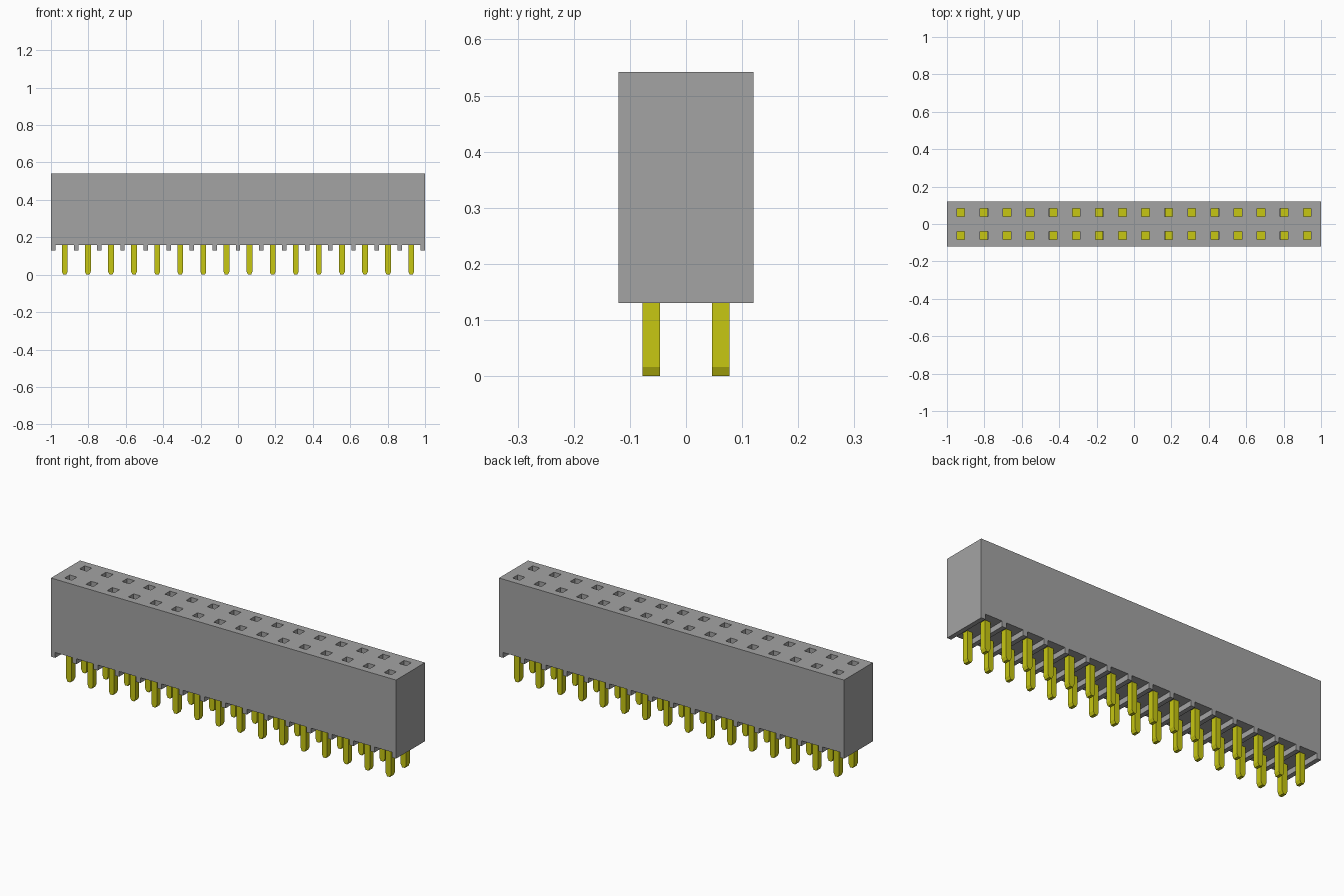
import bpy, bmesh
from mathutils import Matrix

if "Cube" in bpy.data.objects:
    bpy.data.objects.remove(bpy.data.objects["Cube"], do_unlink=True)

COLS = 16
PITCH = 2 / 16.194            # spacing of the contacts
ROW_Y = 0.062                 # offset of each row from the middle
DEPTH = 0.12                  # half depth of the housing
BOTTOM, FLOOR, TOP = 0.13, 0.158, 0.542
HOLE, HOLE_FLOOR = 0.042, 0.28
PIN = 0.031


def material(name, colour):
    mat = bpy.data.materials.new(name)
    mat.use_nodes = True
    mat.diffuse_color = colour
    mat.node_tree.nodes["Principled BSDF"].inputs["Base Color"].default_value = colour
    return mat


def finish(name, bm, mat):
    bmesh.ops.recalc_face_normals(bm, faces=bm.faces)
    mesh = bpy.data.meshes.new(name)
    bm.to_mesh(mesh)
    bm.free()
    mesh.materials.append(mat)
    obj = bpy.data.objects.new(name, mesh)
    bpy.context.collection.objects.link(obj)
    return obj


def prism(bm, profile, y, half):
    """Extrude an x-z outline along y, centred on the given y."""
    face = bm.faces.new([bm.verts.new((x, y - half, z)) for x, z in profile])
    new = bmesh.ops.extrude_face_region(bm, geom=[face])["geom"]
    verts = [v for v in new if isinstance(v, bmesh.types.BMVert)]
    bmesh.ops.translate(bm, verts=verts, vec=(0, 2 * half, 0))


def box(bm, x, y, size, z0, z1):
    mat = Matrix.Translation((x, y, (z0 + z1) / 2)) @ Matrix.Diagonal((size, size, z1 - z0, 1))
    bmesh.ops.create_cube(bm, size=1, matrix=mat)


grey = material("housing grey", (0.37, 0.37, 0.37, 1))
yellow = material("contact yellow", (0.57, 0.57, 0.006, 1))
pin_xs = [(i - (COLS - 1) / 2) * PITCH for i in range(COLS)]
sites = [(x, y) for x in pin_xs for y in (-ROW_Y, ROW_Y)]

# Housing: comb outline with standoff ribs under a solid block
rib = 1 - COLS / 2 * PITCH    # half width of a rib
outline = [(-1, TOP), (-1, BOTTOM)]
for x in pin_xs:
    left, right = x - PITCH / 2 + rib, x + PITCH / 2 - rib
    outline += [(left, BOTTOM), (left, FLOOR), (right, FLOOR), (right, BOTTOM)]
outline += [(1, BOTTOM), (1, TOP)]
bm = bmesh.new()
prism(bm, outline, 0, DEPTH)
housing = finish("housing", bm, grey)

# Sockets cut into the top
bm = bmesh.new()
for x, y in sites:
    box(bm, x, y, HOLE, HOLE_FLOOR, TOP + 0.1)
cutter = finish("socket_cutter", bm, grey)
cutter.hide_render = True
mod = housing.modifiers.new("sockets", 'BOOLEAN')
mod.operation = 'DIFFERENCE'
mod.solver = 'EXACT'
mod.object = cutter
bpy.context.view_layer.objects.active = housing
bpy.ops.object.modifier_apply(modifier=mod.name)
bpy.data.objects.remove(cutter, do_unlink=True)

# Pins: square shafts with tips tapered on two sides
h, tip = PIN / 2, 0.008
bm = bmesh.new()
for x, y in sites:
    prism(bm, [(x - tip, 0), (x + tip, 0), (x + h, 0.016), (x + h, HOLE_FLOOR - 0.02),
               (x - h, HOLE_FLOOR - 0.02), (x - h, 0.016)], y, h)
finish("pins", bm, yellow)

# Contacts closing the bottom of each socket
bm = bmesh.new()
for x, y in sites:
    box(bm, x, y, HOLE - 0.0006, HOLE_FLOOR - 0.02, HOLE_FLOOR + 0.01)
finish("socket_contacts", bm, yellow)
